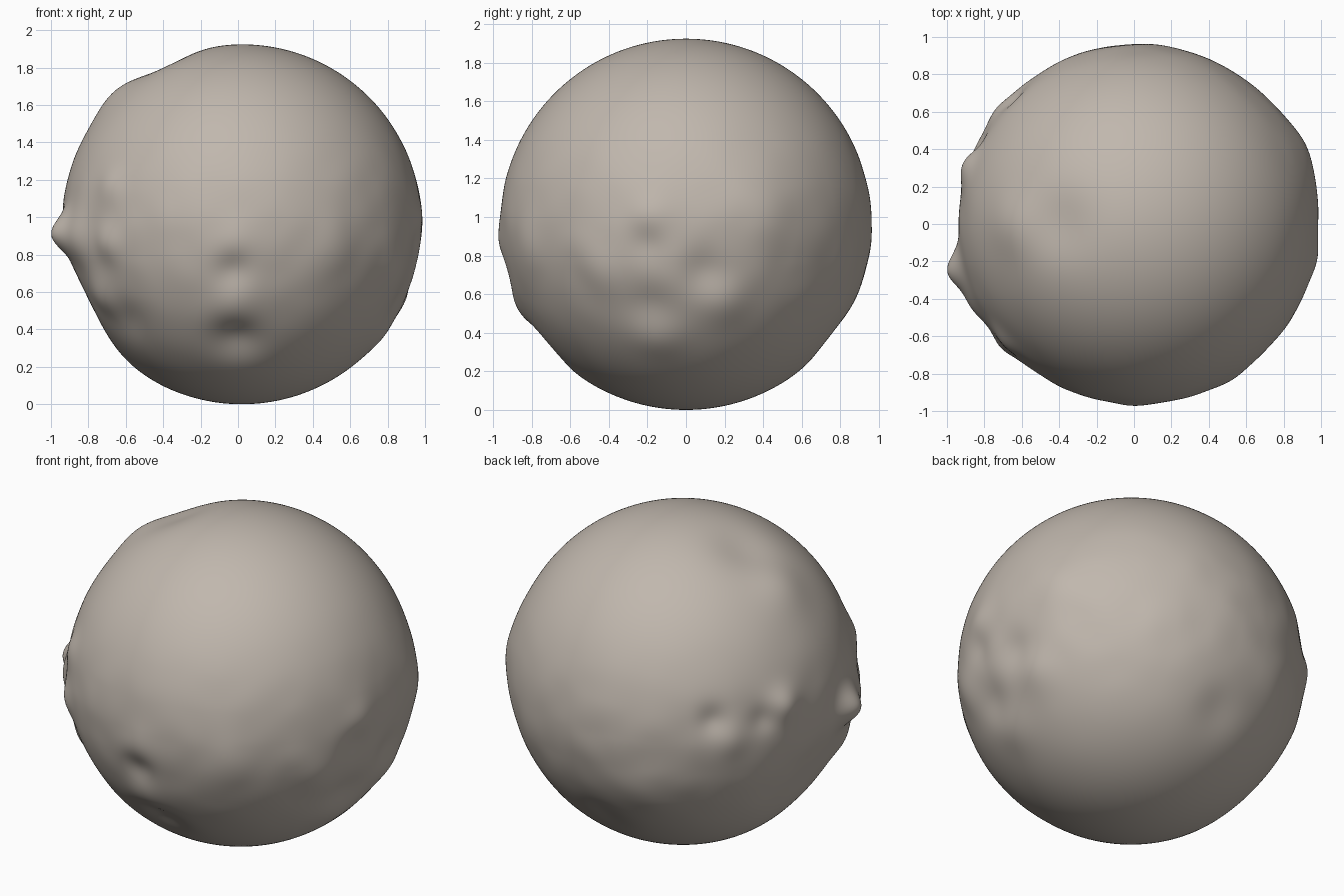
import bpy
import bmesh
from math import radians, cos, sin, exp
from mathutils import Vector, noise

default_cube = bpy.data.objects.get("Cube")
if default_cube:
    bpy.data.objects.remove(default_cube, do_unlink=True)

RADIUS = 0.962
CENTRE = Vector((0.02, 0, 0.965))


def direction(azimuth, elevation):
    a, e = radians(azimuth), radians(elevation)
    return Vector((cos(a) * cos(e), sin(a) * cos(e), sin(e)))


# Lumps and dents by side: azimuth, elevation, height, angular size
front_lumps = [
    (-93, -15, -.025, 6), (-93, -27, .02, 8), (-92, -40, -.04, 8),
    (-92, -6, .015, 7), (-60, -7, .015, 9),
]
left_flank_lumps = [
    (-12, 2, .02, 7), (-12, -6, -.02, 6), (-28, -13, .02, 8),
    (6, -15, -.025, 7), (13, -24, .02, 8), (-13, -27, -.025, 8),
    (-11, -37, .015, 8), (24, 4, .03, 14),
]
back_lumps = [
    (90, -38, -.02, 9), (135, 8, -.025, 5), (153, 6, -.02, 5),
    (161, 9, .04, 6), (141, 0, .015, 6), (112, -20, .015, 8),
]
right_flank_lumps = [
    (-166, -3, .09, 6), (-155, -5, .04, 8), (-138, 12, .02, 6),
    (-138, -6, .03, 6), (-147, -24, .025, 7), (-139, -32, -.02, 8),
    (180, -27, -.05, 18), (180, 46, .025, 10), (180, 64, -.03, 11),
]
lumps = [(direction(az, el), height, radians(size))
         for az, el, height, size in
         front_lumps + left_flank_lumps + back_lumps + right_flank_lumps]


def surface_radius(normal):
    radius = RADIUS
    for axis, height, size in lumps:
        angle = normal.angle(axis, 0)
        if angle < 3 * size:
            radius += height * exp(-(angle / size) ** 2)
    # Faint unevenness, strongest in a belt below the equator
    belt = exp(-((normal.z + 0.1) / 0.45) ** 2)
    return radius + 0.006 * belt * noise.noise(normal * 5)


# Stone body
mesh = bpy.data.meshes.new("round_stone")
bm = bmesh.new()
bmesh.ops.create_icosphere(bm, subdivisions=7, radius=1)
for vert in bm.verts:
    normal = vert.co.normalized()
    vert.co = CENTRE + normal * surface_radius(normal)
lowest = min(vert.co.z for vert in bm.verts)
bmesh.ops.translate(bm, verts=bm.verts, vec=(0, 0, -lowest))
for face in bm.faces:
    face.smooth = True
bm.to_mesh(mesh)
bm.free()

stone = bpy.data.objects.new("round_stone", mesh)
bpy.context.collection.objects.link(stone)

# Warm grey stone colour
material = bpy.data.materials.new("warm_grey_stone")
material.use_nodes = True
colour = (0.53, 0.475, 0.42, 1)
material.diffuse_color = colour
shader = material.node_tree.nodes["Principled BSDF"]
shader.inputs["Base Color"].default_value = colour
shader.inputs["Roughness"].default_value = 0.9
mesh.materials.append(material)
